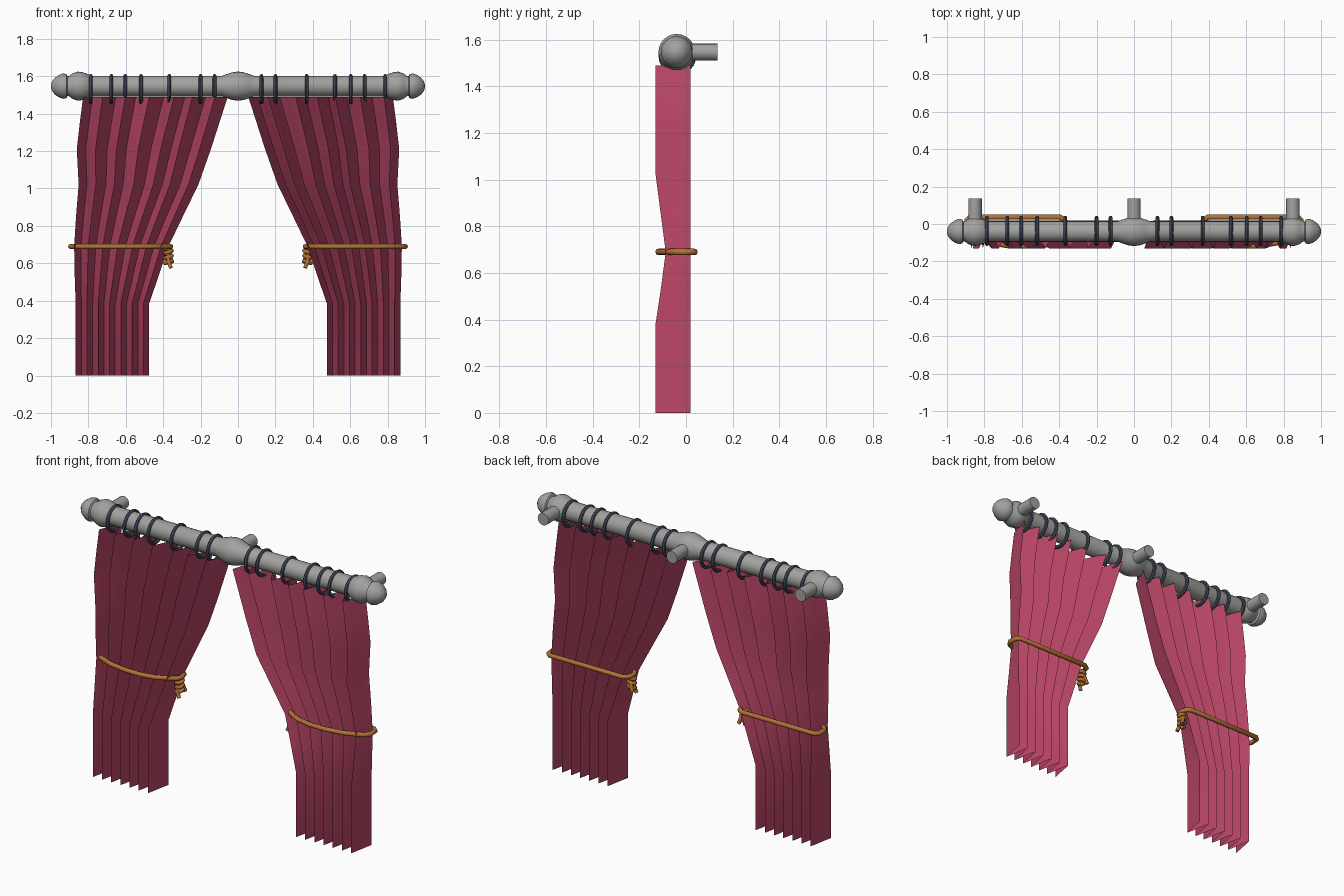
import bpy, bmesh, math, random
from mathutils import Vector

if "Cube" in bpy.data.objects:
    bpy.data.objects.remove(bpy.data.objects["Cube"])

random.seed(4)
ROD_Y, ROD_Z = -0.04, 1.547


def material(name, rgb):
    m = bpy.data.materials.new(name)
    m.diffuse_color = (*rgb, 1)
    m.use_nodes = True
    m.node_tree.nodes["Principled BSDF"].inputs["Base Color"].default_value = m.diffuse_color
    return m


RED = material("rose fabric", (0.50, 0.062, 0.135))
GREY = material("grey metal", (0.36, 0.36, 0.35))
BLUE = material("dark blue metal", (0.075, 0.095, 0.15))
ROPE = material("golden rope", (0.46, 0.17, 0.035))


def finish(obj, name, mat, angle=40):
    obj.name = name
    obj.data.materials.clear()
    obj.data.materials.append(mat)
    bpy.ops.object.select_all(action='DESELECT')
    obj.select_set(True)
    bpy.context.view_layer.objects.active = obj
    bpy.ops.object.shade_smooth_by_angle(angle=math.radians(angle))
    return obj


def mesh_object(name, verts, faces, mat, angle=40):
    me = bpy.data.meshes.new(name)
    me.from_pydata(verts, [], faces)
    bm = bmesh.new()
    bm.from_mesh(me)
    bmesh.ops.recalc_face_normals(bm, faces=bm.faces)
    bm.to_mesh(me)
    bm.free()
    obj = bpy.data.objects.new(name, me)
    bpy.context.collection.objects.link(obj)
    return finish(obj, name, mat, angle)


def lathe_x(name, profile, mat, n=24):
    verts, faces = [], []
    for x, r in profile:
        for k in range(n):
            a = 2 * math.pi * k / n
            verts.append((x, ROD_Y + r * math.cos(a), ROD_Z + r * math.sin(a)))
    for i in range(len(profile) - 1):
        for k in range(n):
            j = (k + 1) % n
            faces.append((i * n + k, i * n + j, (i + 1) * n + j, (i + 1) * n + k))
    faces.append(tuple(range(n)))
    faces.append(tuple(range((len(profile) - 1) * n, len(profile) * n)))
    return mesh_object(name, verts, faces, mat)


def tube(name, pts, radius, mat, cyclic=False):
    cu = bpy.data.curves.new(name, 'CURVE')
    cu.dimensions = '3D'
    cu.bevel_depth = radius
    cu.bevel_resolution = 2
    cu.use_fill_caps = True
    sp = cu.splines.new('POLY')
    sp.points.add(len(pts) - 1)
    for p, co in zip(sp.points, pts):
        p.co = (*co, 1)
    sp.use_cyclic_u = cyclic
    obj = bpy.data.objects.new(name, cu)
    bpy.context.collection.objects.link(obj)
    bpy.ops.object.select_all(action='DESELECT')
    obj.select_set(True)
    bpy.context.view_layer.objects.active = obj
    bpy.ops.object.convert(target='MESH')
    return finish(bpy.context.view_layer.objects.active, name, mat, 50)


# Rod with turned finials and a central joint
half = [(0, 0.078), (0.03, 0.074), (0.065, 0.063), (0.085, 0.055),
        (0.79, 0.055), (0.80, 0.064), (0.83, 0.074), (0.855, 0.078),
        (0.885, 0.068), (0.905, 0.053), (0.912, 0.053), (0.918, 0.064),
        (0.935, 0.068), (0.955, 0.061), (0.98, 0.044), (0.994, 0.026), (1.0, 0.008)]
lathe_x("curtain_rod", [(-x, r) for x, r in reversed(half[1:])] + half, GREY)

# Wall brackets
for x in (-0.85, 0, 0.85):
    bpy.ops.mesh.primitive_cylinder_add(vertices=20, radius=0.036, depth=0.175,
                                        location=(x, 0.0475, ROD_Z),
                                        rotation=(math.pi / 2, 0, 0))
    finish(bpy.context.object, "wall_bracket", GREY)

# Rings hanging on the rod
for s in (-1, 1):
    for x in (0.125, 0.20, 0.367, 0.518, 0.603, 0.677, 0.787):
        bpy.ops.mesh.primitive_torus_add(major_radius=0.071, minor_radius=0.010,
                                         major_segments=24, minor_segments=8,
                                         location=(s * x, -0.037, 1.531),
                                         rotation=(0, math.pi / 2, 0))
        finish(bpy.context.object, "curtain_ring", BLUE)

# Pleated curtains: rows of height, inner x, outer x, front y
ROWS = [(0, .475, .868, -.13), (.385, .475, .868, -.13), (.53, .425, .873, -.108),
        (.69, .372, .876, -.087), (.85, .295, .866, -.108), (1.02, .212, .852, -.13),
        (1.21, .145, .862, -.13), (1.35, .10, .846, -.13), (1.49, .055, .828, -.13)]
BACK_Y, FOLDS, STEPS = 0.02, 13, 4


def curtain(name, side):
    top = [(i + (random.uniform(-.3, .3) if 0 < i < FOLDS else 0)) / FOLDS
           for i in range(FOLDS + 1)]
    verts, faces = [], []
    for z, inner, outer, front in ROWS:
        lo, hi = sorted((side * inner, side * outer))
        w = max(0, z - 0.385) / 1.105
        tips = [w * t + (1 - w) * i / FOLDS for i, t in enumerate(top)]
        for k in range(FOLDS * STEPS + 1):
            i, t = min(k // STEPS, FOLDS - 1), 0
            t = k / STEPS - i
            u = tips[i] + (tips[i + 1] - tips[i]) * t
            depth = 0.7 * t + 0.3 * (0.5 - 0.5 * math.cos(math.pi * t))
            if i % 2:
                depth = 1 - depth
            verts.append((lo + (hi - lo) * u, front + (BACK_Y - front) * depth, z))
    n = FOLDS * STEPS + 1
    for r in range(len(ROWS) - 1):
        for k in range(n - 1):
            a = r * n + k
            faces.append((a, a + 1, a + n + 1, a + n))
    mesh_object(name, verts, faces, RED, 40)


curtain("left_curtain", -1)
curtain("right_curtain", 1)

# Rope tie-backs with knots and loose tails
LOOP = [(.875, .037), (.893, .02), (.895, -.03), (.87, -.06), (.77, -.10), (.66, -.118),
        (.56, -.118), (.47, -.10), (.375, -.05), (.36, -.02), (.37, .02), (.395, .037)]
for s in (-1, 1):
    tube("rope_tieback", [(s * x, y, .69) for x, y in LOOP], 0.014, ROPE, True)
    # knot coils
    coil = [(s * (.372 + .018 * math.cos(a)), -.02 + .018 * math.sin(a), .68 - .0085 * a / 2)
            for a in [k * math.pi / 5 for k in range(31)]]
    tube("rope_knot", coil, 0.011, ROPE)
    # tails
    tube("rope_tail", [(s * .375, -.03, .66), (s * .372, -.04, .61), (s * .358, -.045, .575)],
         0.011, ROPE)
    tube("rope_tail", [(s * .372, -.01, .66), (s * .362, .0, .63), (s * .352, .005, .60)],
         0.011, ROPE)
